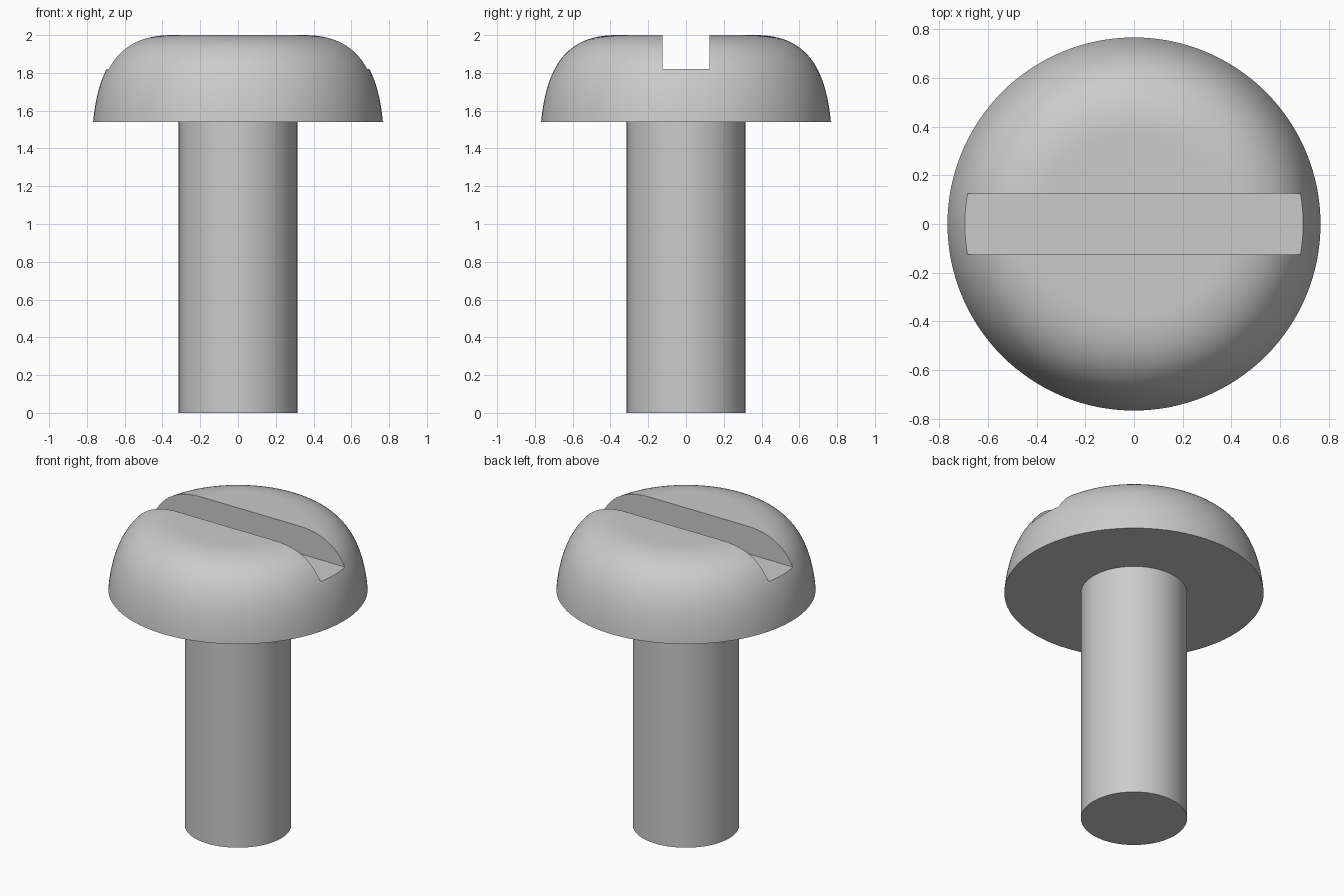
import bpy, bmesh
from math import cos, sin, tau, radians

if "Cube" in bpy.data.objects:
    bpy.data.objects.remove(bpy.data.objects["Cube"])

SIDES = 128


def bezier(p0, p1, p2, p3, steps):
    pts = []
    for i in range(steps + 1):
        t = i / steps
        w = ((1 - t) ** 3, 3 * t * (1 - t) ** 2, 3 * t * t * (1 - t), t ** 3)
        pts.append(tuple(sum(k * p[a] for k, p in zip(w, (p0, p1, p2, p3))) for a in (0, 1)))
    return pts


def lathe(name, profile):
    """Revolve (radius, z) points around z and cap both ends."""
    bm = bmesh.new()
    rings = [[bm.verts.new((r * cos(tau * i / SIDES), r * sin(tau * i / SIDES), z))
              for i in range(SIDES)] for r, z in profile]
    for a, b in zip(rings, rings[1:]):
        for i in range(SIDES):
            j = (i + 1) % SIDES
            bm.faces.new((a[i], a[j], b[j], b[i]))
    bm.faces.new(rings[0][::-1])
    bm.faces.new(rings[-1])
    mesh = bpy.data.meshes.new(name)
    bm.to_mesh(mesh)
    bm.free()
    obj = bpy.data.objects.new(name, mesh)
    bpy.context.collection.objects.link(obj)
    return obj


# Screw body: straight shank, flat underside, domed head
dome = bezier((0.767, 1.54), (0.74, 1.83), (0.635, 2.0), (0.37, 2.0), 24)
screw = lathe("screw", [(0.314, 0), (0.314, 1.54)] + dome)

# Driver slot cutter running along x
bpy.ops.mesh.primitive_cube_add(size=1, location=(0, 0, 2.02))
slot = bpy.context.object
slot.name = "slot_cutter"
slot.scale = (2, 0.25, 0.4)
slot.hide_render = True

# Cut the slot
cut = screw.modifiers.new("slot", 'BOOLEAN')
cut.operation = 'DIFFERENCE'
cut.solver = 'EXACT'
cut.object = slot
bpy.ops.object.select_all(action='DESELECT')
screw.select_set(True)
bpy.context.view_layer.objects.active = screw
bpy.ops.object.modifier_apply(modifier=cut.name)
bpy.data.objects.remove(slot, do_unlink=True)

# Smooth shading with sharp edges kept
bpy.ops.object.shade_smooth_by_angle(angle=radians(30))
